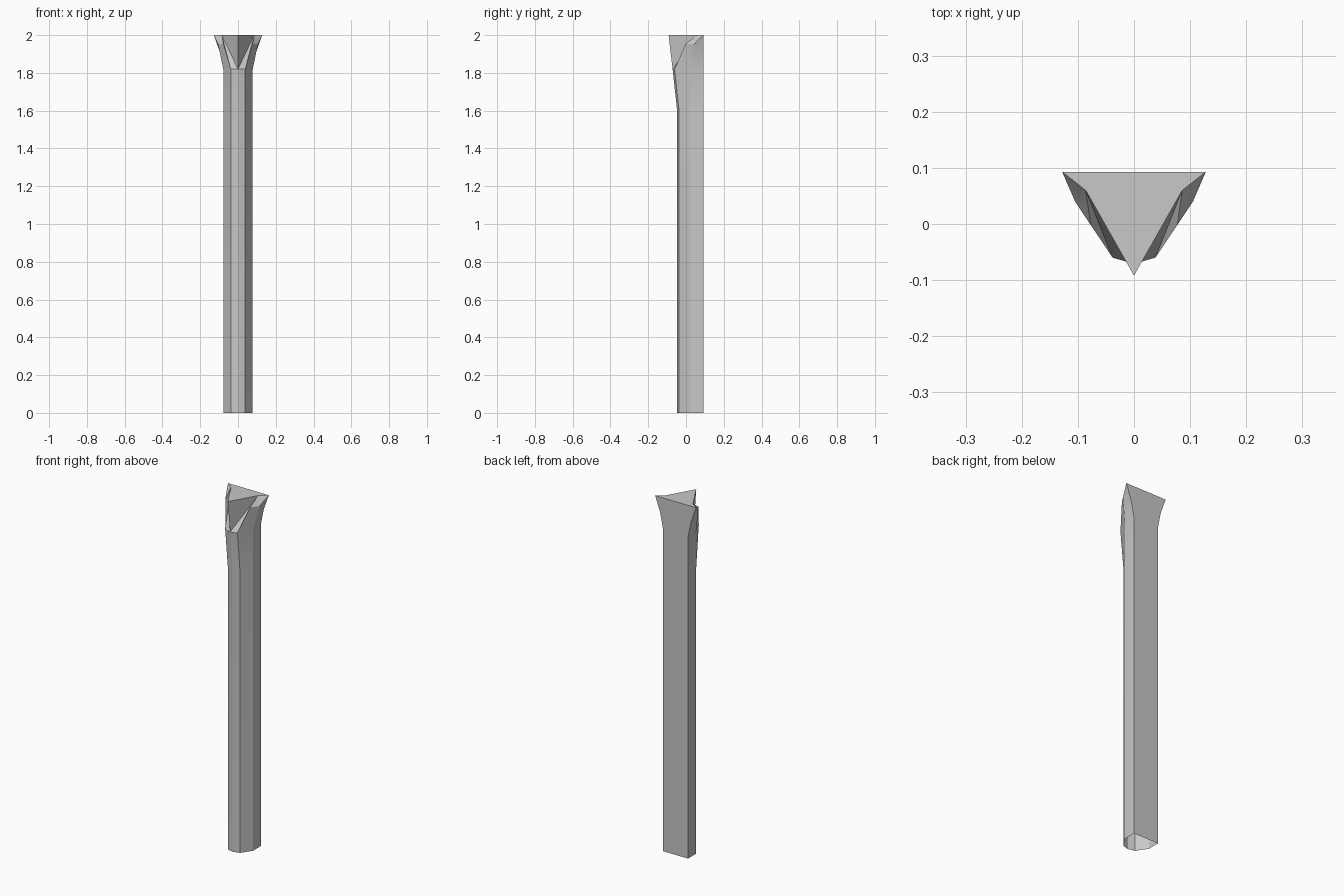
import bpy
import bmesh
import math

cube = bpy.data.objects.get("Cube")
if cube:
    bpy.data.objects.remove(cube, do_unlink=True)

stone = bpy.data.materials.new("grey_stone")
stone.use_nodes = True
stone.diffuse_color = (0.58, 0.58, 0.58, 1)
stone.node_tree.nodes["Principled BSDF"].inputs["Base Color"].default_value = (0.58, 0.58, 0.58, 1)

BACK = 0.093
bm = bmesh.new()


def point(x, y, z):
    return bm.verts.new((x, y, z))


def ring(z, front_y, mid_y):
    """Half section of the shaft, from the back centre round to the front centre."""
    outline = [(0, BACK), (0.078, BACK), (0.078, 0.022), (0.038, front_y), (0, mid_y)]
    return [point(x, y, z) for x, y in outline]


# Shaft, swelling forward below the capital, open at the foot
rings = [ring(0, -0.037, -0.047), ring(1.6, -0.037, -0.047), ring(1.82, -0.06, -0.071)]
for low, high in zip(rings, rings[1:]):
    for i in range(4):
        bm.faces.new((low[i], low[i + 1], high[i + 1], high[i]))
neck_back, neck_wall, neck_side, neck_front, neck_mid = rings[-1]

# Capital points: flared wall, leaf rim, triangular abacus
flare = point(0.096, BACK, 1.91)
flare_back = point(0, BACK, 1.91)
leaf_side = point(0.105, 0.04, 1.95)
leaf_mid = point(0.077, -0.002, 1.955)
corner = point(0.128, BACK, 2)
top_back = point(0, BACK, 2)
notch = point(0.086, 0.06, 2)
prow = point(0, -0.092, 2)

capital = [
    # flat back
    (neck_back, neck_wall, flare, flare_back), (flare_back, flare, corner, top_back),
    # flared outside
    (neck_wall, neck_side, flare), (neck_side, leaf_side, flare), (flare, leaf_side, corner),
    (neck_side, neck_front, leaf_mid), (neck_side, leaf_mid, leaf_side),
    # groove behind the leaf rim
    (corner, leaf_side, notch), (leaf_side, leaf_mid, notch),
    (leaf_mid, neck_front, notch), (neck_front, neck_mid, notch),
    # prow and top
    (neck_mid, prow, notch), (top_back, corner, notch, prow),
]
for face in capital:
    bm.faces.new(face)

# Mirror to the other half and join
bmesh.ops.mirror(bm, geom=bm.verts[:] + bm.edges[:] + bm.faces[:], axis='X', merge_dist=0.0005)
bmesh.ops.remove_doubles(bm, verts=bm.verts[:], dist=0.0005)
bmesh.ops.recalc_face_normals(bm, faces=bm.faces[:])

mesh = bpy.data.meshes.new("wall_column")
bm.to_mesh(mesh)
bm.free()
mesh.materials.append(stone)
column = bpy.data.objects.new("wall_column", mesh)
bpy.context.collection.objects.link(column)
bpy.ops.object.select_all(action='DESELECT')
column.select_set(True)
bpy.context.view_layer.objects.active = column
bpy.ops.object.shade_smooth_by_angle(angle=math.radians(25))
